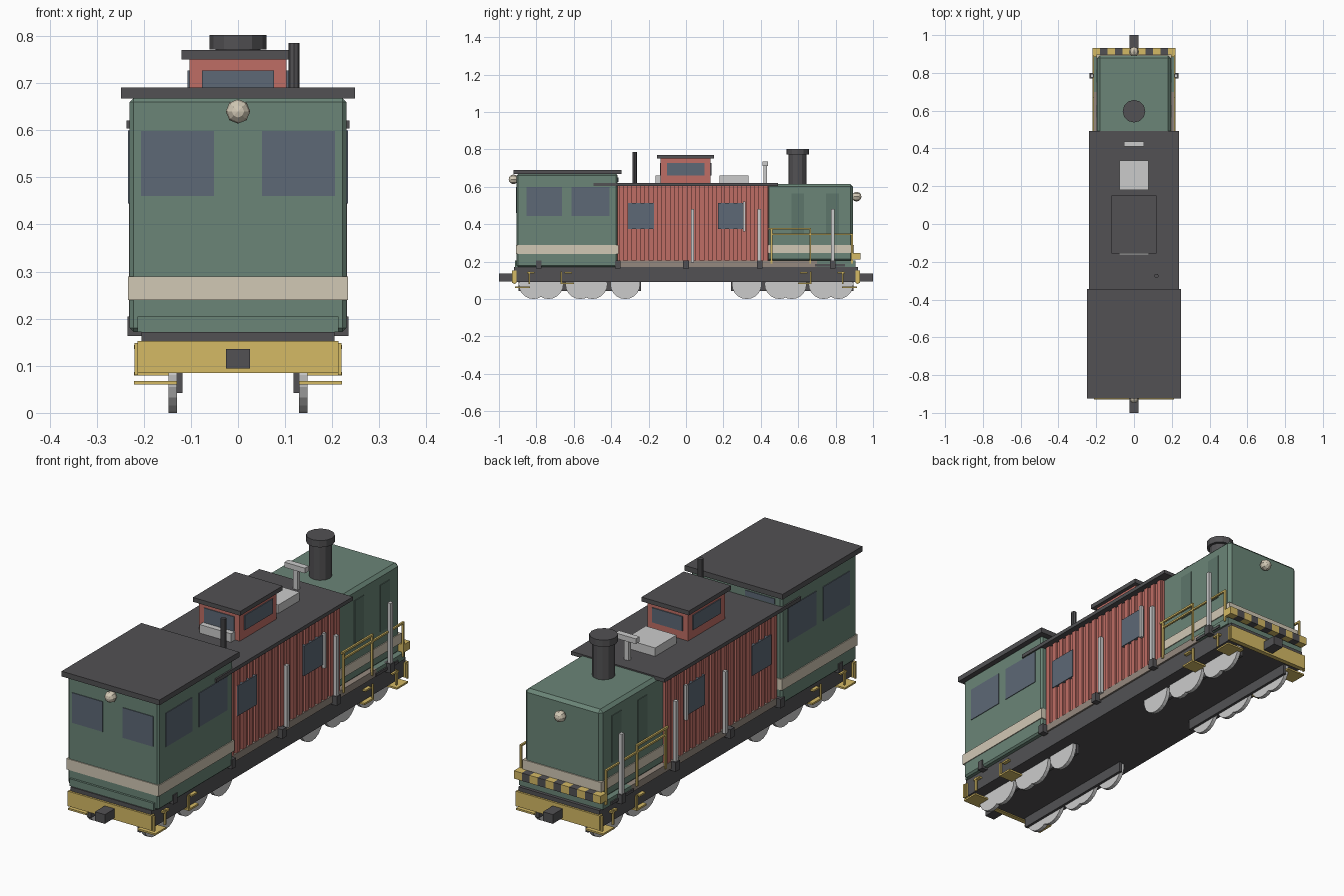
import bpy
from math import pi

if "Cube" in bpy.data.objects:
    bpy.data.objects.remove(bpy.data.objects["Cube"])


def mat(name, r, g, b):
    m = bpy.data.materials.new(name)
    m.diffuse_color = (r, g, b, 1)
    m.use_nodes = True
    m.node_tree.nodes["Principled BSDF"].inputs["Base Color"].default_value = m.diffuse_color
    return m


GREEN = mat("green_paint", .145, .235, .185)
DKGREEN = mat("dark_green", .11, .18, .145)
RED = mat("red_paint", .52, .155, .13)
DARK = mat("dark_metal", .085, .083, .088)
YELLOW = mat("yellow_paint", .66, .49, .13)
CREAM = mat("cream_paint", .64, .58, .46)
TAN = mat("tan_board", .3, .25, .21)
GLASS = mat("window_glass", .11, .14, .18)


def finish(name, m):
    o = bpy.context.object
    o.name = name
    if m:
        o.data.materials.append(m)
    return o


def box(name, x, y, z, m=None, bevel=0):
    """Box from (min, max) ranges on each axis."""
    bpy.ops.mesh.primitive_cube_add(size=1, location=[(a + b) / 2 for a, b in (x, y, z)])
    o = bpy.context.object
    o.scale = [b - a for a, b in (x, y, z)]
    bpy.ops.object.transform_apply(location=False, rotation=False, scale=True)
    if bevel:
        b = o.modifiers.new("edge", 'BEVEL')
        b.width, b.segments = bevel, 1
    return finish(name, m)


def pair(name, x, y, z, m=None):
    """The same box on the right and left sides."""
    box(name + "_right", x, y, z, m)
    box(name + "_left", (-x[1], -x[0]), y, z, m)


def cyl(name, loc, r, h, m=None, sides=12, rot=(0, 0, 0)):
    bpy.ops.mesh.primitive_cylinder_add(vertices=sides, radius=r, depth=h, location=loc, rotation=rot)
    return finish(name, m)


def c(v, w):
    return (v - w / 2, v + w / 2)


# Underframe
box("frame", (-.205, .205), (-.92, .92), (.09, .172), DARK)
for s in (-1, 1):
    end = "front" if s < 0 else "rear"
    box(end + "_buffer_beam", (-.213, .213), c(s * .918, .022), (.085, .153), YELLOW)
    box(end + "_coupler", (-.025, .025), c(s * .95, .1), (.094, .136), DARK)

    # Bogies with overlapping low-poly wheels
    pair(end + "_bogie_side", (.118, .131), c(s * .568, .655), (.042, .1), DARK)
    for y in (.325, .5, .565, .735, .815):
        for x in (-.139, .139):
            cyl(end + "_wheel", (x, s * y, .08), .08, .018, None, 20, (0, pi / 2, 0))

    # Yellow step stirrups
    for y0, y1, z in ((.835, .915, .064), (.6, .67, .083)):
        pair(end + "_step", (.13, .221), c(s * (y0 + y1) / 2, y1 - y0), (z - .004, z + .004), YELLOW)
    for y in (.917, .838, .667):
        pair(end + "_step_bar", (.212, .22), c(s * y, .01), (.08, .148), YELLOW)
    for y in (.83, .63):
        pair(end + "_step_hook", (.203, .221), c(s * y, .04), (.136, .144), YELLOW)

# Cab
box("cab", (-.23, .23), (-.905, -.365), (.172, .668), GREEN, .008)
box("cab_band", (-.234, .234), (-.909, -.361), (.24, .29), CREAM)
box("cab_front_sill", (-.213, .213), (-.915, -.88), (.172, .205), GREEN)
box("cab_roof", (-.248, .248), (-.923, -.345), (.667, .691), DARK)
for s in (-1, 1):
    box("cab_front_window", c(s * .128, .155), (-.908, -.9), (.46, .598), GLASS)
for y in ((-.853, -.662), (-.613, -.408)):
    pair("cab_side_window", (.225, .233), y, (.445, .6), GLASS)
    box("cab_rear_window", c(.12 if y[0] < -.7 else -.12, .15), (-.37, -.362), (.625, .65), GLASS)

# Red boarded body
box("body", (-.203, .203), (-.37, .44), (.205, .61), RED)
n = 18
for i in range(n):
    pair("batten", (.2, .212), c(-.345 + i * .769 / (n - 1), .024), (.205, .607), RED)
box("body_roof", (-.237, .237), (-.495, .493), (.604, .621), DARK)
for s in (-1, 1):
    pair("body_window", (.2, .216), c(s * .24, .14), (.375, .512), GLASS)
pair("door_handle", (.212, .226), c(.312, .013), (.36, .52))
box("sill", (-.213, .213), (-.365, .7), (.172, .205), TAN)
box("hood_sill", (-.213, .213), (.7, .905), (.172, .205), GREEN)

# Rear hood
box("hood", (-.195, .195), (.43, .893), (.2, .615), GREEN, .014)
box("hood_band", (-.199, .199), (.44, .898), (.245, .29), CREAM)
for y in (.597, .783):
    pair("hood_door", (.19, .198), c(y, .068), (.35, .565), DKGREEN)

# Hazard-striped rear bar
for i in range(11):
    box("hazard_stripe", c(-.2 + i * .04, .04), (.885, .932), (.21, .246), DARK if i % 2 else YELLOW)

# Chimney, vent pipe and lamps
cyl("chimney", (0, .597, .7), .048, .2, DARK)
cyl("chimney_cap", (0, .597, .787), .06, .031, DARK)
cyl("vent_pipe", (.119, -.275, .7), .012, .17, DARK, 8)
for name, y, z in (("front_lamp", -.922, .64), ("rear_lamp", .912, .547)):
    bpy.ops.mesh.primitive_uv_sphere_add(segments=8, ring_count=6, radius=.026,
                                         location=(0, y, z), rotation=(pi / 2, 0, 0))
    finish(name, CREAM)

# Roof cupola
box("cupola", (-.103, .103), (-.135, .132), (.615, .752), RED)
box("cupola_roof", (-.12, .12), (-.155, .151), (.75, .77), DARK)
pair("cupola_side_window", (.1, .107), (-.102, .1), (.66, .727), GLASS)
for s in (-1, 1):
    box("cupola_end_window", (-.076, .076), c(s * .1335 - .001, .008), (.66, .727), GLASS)
box("cupola_front_box", (-.08, .08), (-.164, -.133), (.62, .66))
box("roof_box", (-.078, .078), (.18, .335), (.615, .66))
box("horn_post", (-.012, .012), (.415, .433), (.615, .715))
box("horn_bar", (-.052, .052), (.41, .438), (.71, .734))

# Side poles and brackets
for y in (-.787, -.365, 0, .395, .785):
    pair("bracket", (.2, .235), c(y, .03), (.163, .205), DARK)
for y in (.035, .392, .785):
    pair("side_pole", (.215, .231), c(y, .018), (.195, .48))
pair("frame_bracket", (.205, .219), (.69, .85), (.175, .188), DARK)

# Yellow hand rails
for y, top in ((.457, .38), (.664, .38), (.888, .35)):
    pair("rail_post", (.211, .22), c(y, .009), (.19, top), YELLOW)
pair("top_rail", (.211, .22), (.44, .668), (.371, .38), YELLOW)
pair("lower_rail", (.211, .22), (.455, .892), (.342, .35), YELLOW)
